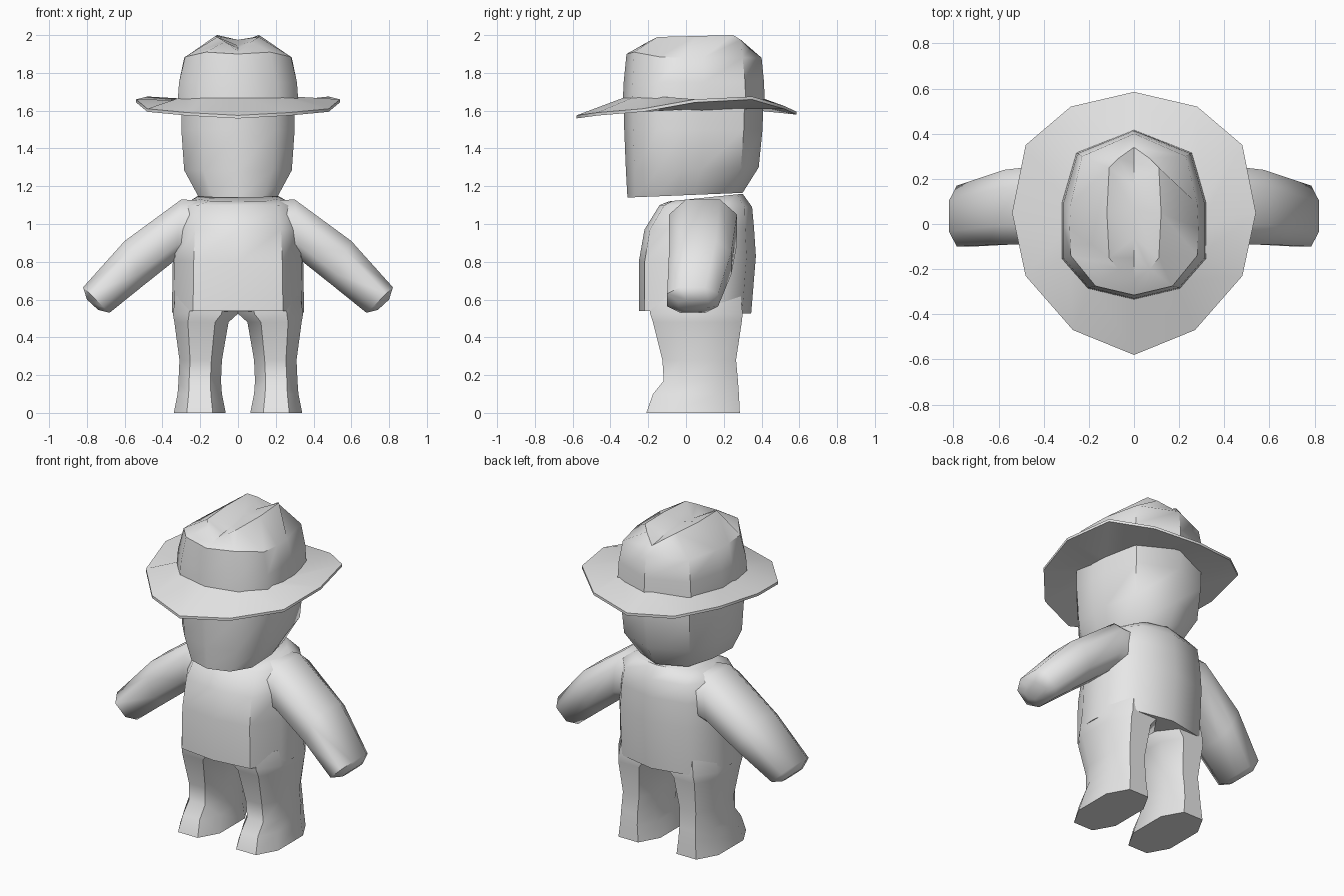
import bpy, bmesh, math
from mathutils import Vector as V

old = bpy.data.objects.get("Cube")
if old:
    bpy.data.objects.remove(old, do_unlink=True)

# One plain grey for the whole figure
grey = bpy.data.materials.new("plain grey")
grey.use_nodes = True
colour = (0.8, 0.8, 0.8, 1)
grey.diffuse_color = colour
grey.node_tree.nodes["Principled BSDF"].inputs["Base Color"].default_value = colour


def loft(name, rings, cap_end=True, mirror=False, closed=False, angle=50):
    """Skin a stack of equal-length rings; optionally add the x-mirrored copy."""
    bm = bmesh.new()
    loops = [[bm.verts.new(p) for p in r] for r in rings]
    n = len(loops[0])
    pairs = list(zip(loops, loops[1:]))
    if closed:
        pairs.append((loops[-1], loops[0]))
    for a, b in pairs:
        for i in range(n):
            j = (i + 1) % n
            bm.faces.new((a[i], a[j], b[j], b[i]))
    if not closed:
        bm.faces.new(loops[0][::-1])
        if cap_end:
            bm.faces.new(loops[-1])
    bmesh.ops.remove_doubles(bm, verts=bm.verts, dist=0.0005)
    bmesh.ops.dissolve_degenerate(bm, edges=bm.edges, dist=0.0005)
    bmesh.ops.recalc_face_normals(bm, faces=bm.faces)
    made = []
    for side in (("left_", "right_") if mirror else ("",)):
        if side == "right_":
            bmesh.ops.scale(bm, vec=(-1, 1, 1), verts=bm.verts)
            bmesh.ops.reverse_faces(bm, faces=bm.faces)
        me = bpy.data.meshes.new(side + name)
        bm.to_mesh(me)
        me.materials.append(grey)
        ob = bpy.data.objects.new(side + name, me)
        bpy.context.collection.objects.link(ob)
        made.append(ob)
    bm.free()
    bpy.ops.object.select_all(action='DESELECT')
    for ob in made:
        ob.select_set(True)
    bpy.context.view_layer.objects.active = made[0]
    bpy.ops.object.shade_smooth_by_angle(angle=math.radians(angle))


def full(half):
    """Close a half outline (front to back, x >= 0) by mirroring it."""
    return half + [(-x, y, z) for x, y, z in half[-2:0:-1]]


def section(outline, hx, front, back, z_front, z_back):
    """Horizontal section from a unit half outline, tilted front to back."""
    mid, half = (front + back) / 2, (back - front) / 2
    return full([(u * hx, mid + v * half, z_front + (z_back - z_front) * (v + 1) / 2)
                 for u, v in outline])


def octagon(c, a, b, k=0.5):
    """Chamfered rectangle around c with half axes a and b."""
    c, a, b = V(c), V(a), V(b)
    uv = [(1, -k), (1, k), (k, 1), (-k, 1), (-1, k), (-1, -k), (-k, -1), (k, -1)]
    return [c + a * u + b * v for u, v in uv]


HEAD = [(0, -1), (.64, -.87), (1, -.52), (1, -.15), (1, .14), (.8, .73), (0, 1)]
TORSO = [(0, -1), (.68, -.9), (.97, -.35), (1, 0), (.97, .4), (.68, .84), (0, 1)]

# Head: upright face, rounded jaw and nape
loft("head", [section(HEAD, *s) for s in (
    (.21, -.31, .30, 1.14, 1.165),
    (.285, -.318, .385, 1.28, 1.30),
    (.30, -.327, .405, 1.50, 1.50),
    (.30, -.33, .41, 1.66, 1.66))])

# Hat brim: dips front and back, curls up at the sides
edge = [(0, -.58, 1.575), (.27, -.47, 1.59), (.48, -.23, 1.61), (.54, .05, 1.66),
        (.48, .35, 1.675), (.28, .52, 1.625), (0, .585, 1.595)]
seat_z = [1.68, 1.68, 1.675, 1.655, 1.65, 1.66, 1.675]
base = [(u * .322, .04 + v * .378, z) for (u, v), z in zip(HEAD, seat_z)]
inner = [(x * .9, .04 + (y - .04) * .9, z) for x, y, z in base]
drop = lambda pts, d: [(x, y, z - d) for x, y, z in pts]
loft("hat_brim", [full(inner), full(edge), full(drop(edge, .016)),
                  full(drop(inner, .05))], closed=True)

# Hat crown: two raised ridges with a pinched crease between them
shoulder = [(0, -.315, 1.90), (.17, -.275, 1.91), (.28, -.14, 1.885), (.285, -.02, 1.88),
            (.28, .09, 1.88), (.23, .30, 1.88), (0, .40, 1.88)]
ridge = [(0, -.25, 1.915), (.07, -.20, 1.965), (.11, -.15, 1.99), (.12, .05, 1.995),
         (.11, .25, 2.0), (.07, .29, 1.975), (0, .34, 1.925)]
crease = [(0, -.25, 1.915), (0, -.15, 1.93), (0, -.06, 1.945), (0, .06, 1.975),
          (0, .17, 1.96), (0, .27, 1.935), (0, .34, 1.925)]
loft("hat_crown", [section(HEAD, .32, -.335, .417, 1.64, 1.64),
                   section(HEAD, .312, -.33, .413, 1.75, 1.75),
                   full(shoulder), full(ridge), full(crease)], cap_end=False, angle=42)

# Torso: straight jacket with a hem that overhangs the legs
loft("torso", [section(TORSO, *s) for s in (
    (.35, -.25, .345, .54, .525),
    (.345, -.25, .37, .80, .83),
    (.335, -.22, .36, .97, .98),
    (.31, -.14, .35, 1.10, 1.09),
    (.22, -.09, .30, 1.12, 1.16))])

# Legs with feet: inner x, outer x, front y, back y, height
legs = [(.065, .34, -.21, .285, 0), (.085, .32, -.175, .28, .10), (.09, .315, -.118, .275, .17),
        (.085, .31, -.125, .265, .28), (.05, .337, -.175, .295, .48),
        (0, .345, -.19, .30, .525), (0, .33, -.19, .29, .62)]
loft("leg", [octagon(((a + b) / 2, (f + k) / 2, z), ((b - a) / 2, 0, 0), (0, (k - f) / 2, 0))
             for a, b, f, k, z in legs], mirror=True)

# Arms: upper point, lower point (x, z) and front/back y of each section
arms = [((.12, 1.12), (.16, .86), -.06, .26), ((.30, 1.13), (.33, .81), -.09, .27),
        ((.60, .91), (.50, .675), -.09, .24), ((.82, .665), (.68, .53), -.10, .17),
        ((.80, .60), (.74, .545), -.04, .12)]
loft("arm", [octagon(((t[0] + b[0]) / 2, (f + k) / 2, (t[1] + b[1]) / 2),
                     ((t[0] - b[0]) / 2, 0, (t[1] - b[1]) / 2), (0, (k - f) / 2, 0))
             for t, b, f, k in arms], mirror=True, angle=60)
